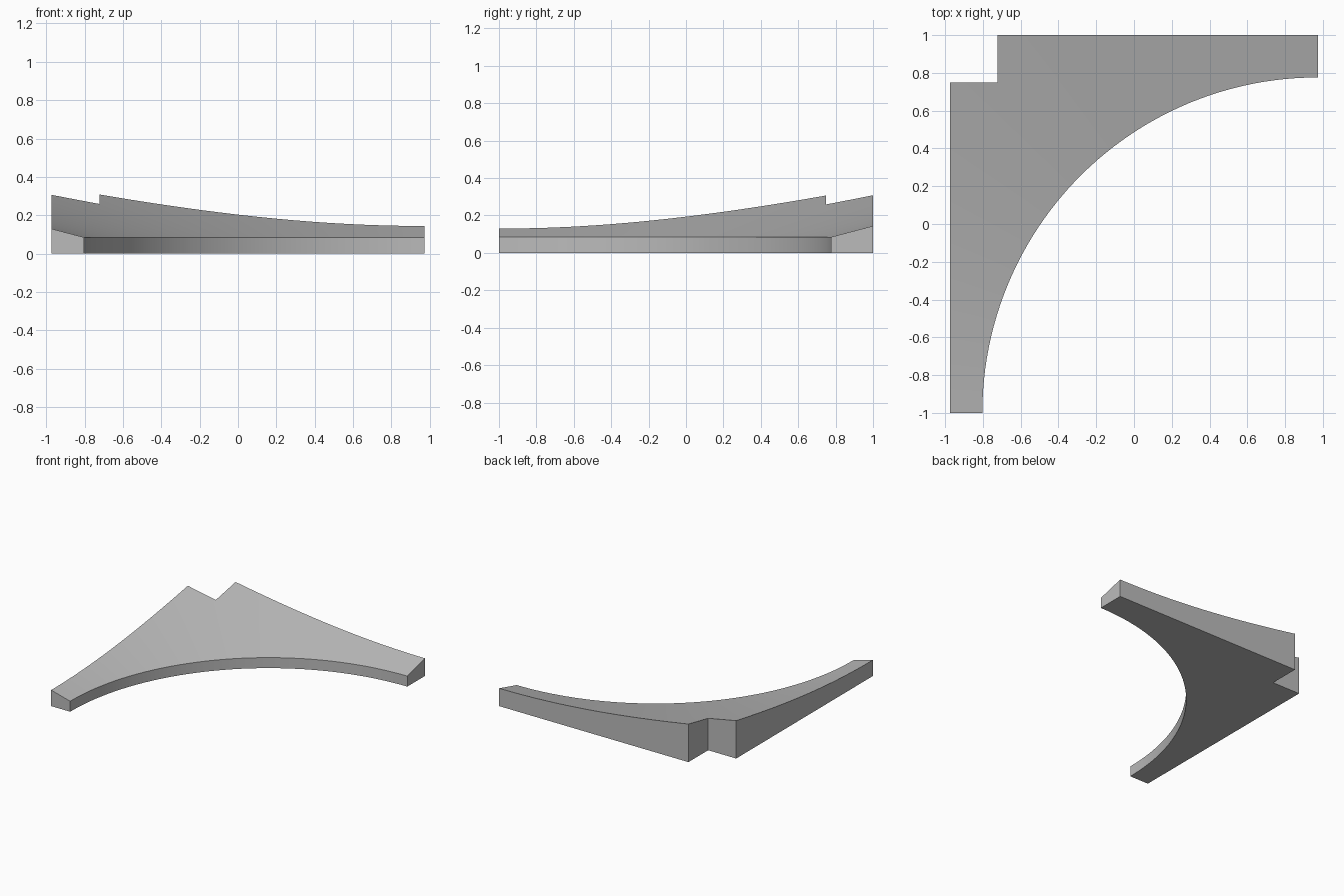
import bpy, bmesh, math

cube = bpy.data.objects.get("Cube")
if cube:
    bpy.data.objects.remove(cube)

# Plan dimensions: the inner edge is a quarter circle about CX, CY
CX, CY, R = 0.973, -1.0, 1.776
LEFT, BACK = -0.973, 1.0
NOTCH_X, NOTCH_Y = -0.722, 0.748
RIM, SLOPE = 0.085, 0.264
STEPS = 48


def box_exit(angle, left, back):
    """Distance from the arc centre to the edge of a box, along an angle."""
    c, s = -math.cos(angle), math.sin(angle)
    tx = (CX - left) / c if c > 1e-6 else math.inf
    ty = (back - CY) / s if s > 1e-6 else math.inf
    return min(tx, ty)


def outer_distance(angle):
    """The notched outline is the union of two overlapping boxes."""
    return max(box_exit(angle, NOTCH_X, BACK), box_exit(angle, LEFT, NOTCH_Y))


def ring(bm, angle):
    """One radial cross-section: flat base, low inner rim, sloping top."""
    far = outer_distance(angle)
    profile = [(R, 0), (far, 0), (far, RIM + SLOPE * (far - R)), (R, RIM)]
    return [bm.verts.new((CX + d * math.cos(angle), CY + d * math.sin(angle), z))
            for d, z in profile]


# Even steps round the arc, plus exact angles for the notch corners
corners = [(NOTCH_X, BACK), (NOTCH_X, NOTCH_Y), (LEFT, NOTCH_Y)]
exact = [math.atan2(y - CY, x - CX) for x, y in corners]
even = [math.pi / 2 * (1 + i / STEPS) for i in range(STEPS + 1)]
angles = sorted(exact + [a for a in even if all(abs(a - e) > 0.008 for e in exact)])

# Sweep the cross-section into the corner piece
bm = bmesh.new()
rings = [ring(bm, a) for a in angles]
for a, b in zip(rings, rings[1:]):
    for i in range(4):
        j = (i + 1) % 4
        bm.faces.new((a[i], a[j], b[j], b[i]))
bm.faces.new(rings[0])
bm.faces.new(rings[-1])
bmesh.ops.recalc_face_normals(bm, faces=bm.faces)
mesh = bpy.data.meshes.new("corner_bracket")
bm.to_mesh(mesh)
bm.free()
bracket = bpy.data.objects.new("corner_bracket", mesh)
bpy.context.collection.objects.link(bracket)

# Plain grey material
grey = bpy.data.materials.new("grey")
grey.use_nodes = True
colour = (0.5, 0.5, 0.5, 1)
grey.diffuse_color = colour
grey.node_tree.nodes["Principled BSDF"].inputs["Base Color"].default_value = colour
mesh.materials.append(grey)

# Smooth the curved faces, keep the edges crisp
bpy.ops.object.select_all(action='DESELECT')
bracket.select_set(True)
bpy.context.view_layer.objects.active = bracket
bpy.ops.object.shade_smooth_by_angle(angle=math.radians(12))
